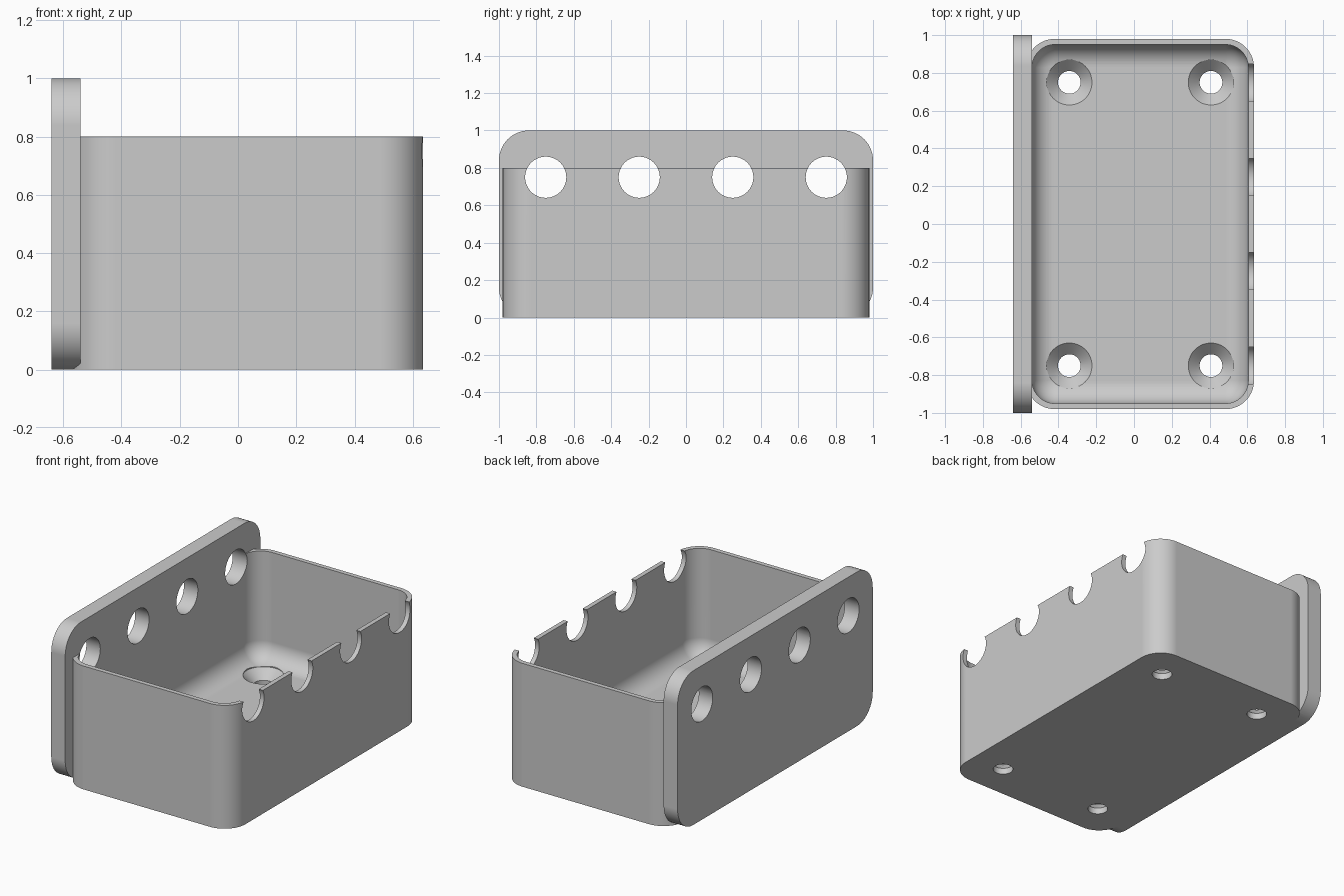
import bpy, bmesh
from math import sin, cos, pi, tau

cube = bpy.data.objects.get("Cube")
if cube:
    bpy.data.objects.remove(cube, do_unlink=True)

grey = bpy.data.materials.new("light_grey")
grey.use_nodes = True
grey.diffuse_color = (0.6, 0.6, 0.6, 1)
grey.node_tree.nodes["Principled BSDF"].inputs["Base Color"].default_value = (0.6, 0.6, 0.6, 1)


def rounded_rect(cx, cy, hx, hy, r, steps=14):
    """Counter-clockwise outline of a rectangle with round corners."""
    pts = []
    for i, (sx, sy) in enumerate([(1, 1), (-1, 1), (-1, -1), (1, -1)]):
        for k in range(steps + 1):
            a = (i + k / steps) * pi / 2
            pts.append((cx + sx * (hx - r) + r * cos(a), cy + sy * (hy - r) + r * sin(a)))
    return pts


def circle(cx, cy, r, n=64):
    return [(cx + r * cos(tau * k / n), cy + r * sin(tau * k / n)) for k in range(n)]


def loft(name, sections, along_x=False):
    """Closed solid through (outline, position) sections along z or x."""
    bm = bmesh.new()
    rings = [[bm.verts.new((h, p, q) if along_x else (p, q, h)) for p, q in outline]
             for outline, h in sections]
    for low, high in zip(rings, rings[1:]):
        for i in range(len(low)):
            j = (i + 1) % len(low)
            bm.faces.new((low[i], low[j], high[j], high[i]))
    bm.faces.new(rings[0][::-1])
    bm.faces.new(rings[-1])
    bmesh.ops.recalc_face_normals(bm, faces=bm.faces)
    mesh = bpy.data.meshes.new(name)
    bm.to_mesh(mesh)
    bm.free()
    obj = bpy.data.objects.new(name, mesh)
    bpy.context.collection.objects.link(obj)
    mesh.materials.append(grey)
    return obj


def combine(target, tool, operation):
    mod = target.modifiers.new("combine", 'BOOLEAN')
    mod.operation, mod.object, mod.solver = operation, tool, 'EXACT'
    bpy.context.view_layer.objects.active = target
    bpy.ops.object.modifier_apply(modifier=mod.name)
    bpy.data.objects.remove(tool, do_unlink=True)


CX, HX, HY, WALL, FLOOR, FILLET = 0.0325, 0.6025, 0.98, 0.03, 0.1, 0.12

# Outer tray block and the mounting plate on its left-hand side
outline = rounded_rect(CX, 0, HX, HY, 0.15)
tray = loft("tray_with_back_plate", [(outline, 0), (outline, 0.8)])
plate_outline = rounded_rect(0, 0.5, 1, 0.5, 0.16)
plate = loft("back_plate", [(plate_outline, -0.64), (plate_outline, -0.54)], along_x=True)
combine(tray, plate, 'UNION')

# Cavity with filleted floor edge
sections = []
for k in range(13):
    a = k / 12 * pi / 2
    inset = FILLET * (1 - sin(a))
    sections.append((rounded_rect(CX, 0, HX - WALL + 0.0002 - inset, HY - WALL - inset,
                                  FILLET + 0.002 - inset), FLOOR + FILLET * (1 - cos(a))))
sections.append((sections[-1][0], 1.2))
combine(tray, loft("cavity", sections), 'DIFFERENCE')

# Countersunk screw holes in the floor
for sx in (-1, 1):
    for sy in (-1, 1):
        x, y = CX + sx * 0.375, sy * 0.75
        profile = [(0.06, -0.1), (0.06, 0.04), (0.12, FLOOR), (0.12, 0.2)]
        screw = loft("screw_hole", [(circle(x, y, r), z) for r, z in profile])
        combine(tray, screw, 'DIFFERENCE')

# Row of round holes through the plate, leaving open notches in the far wall
for y in (-0.75, -0.25, 0.25, 0.75):
    ring = circle(y, 0.75, 0.11)
    combine(tray, loft("side_hole", [(ring, -1), (ring, 1)], along_x=True), 'DIFFERENCE')

# Smooth curved areas, crisp edges
bpy.ops.object.select_all(action='DESELECT')
tray.select_set(True)
bpy.context.view_layer.objects.active = tray
bpy.ops.object.shade_smooth_by_angle(angle=pi / 6)
weighted = tray.modifiers.new("weighted_normals", 'WEIGHTED_NORMAL')
weighted.keep_sharp = True
